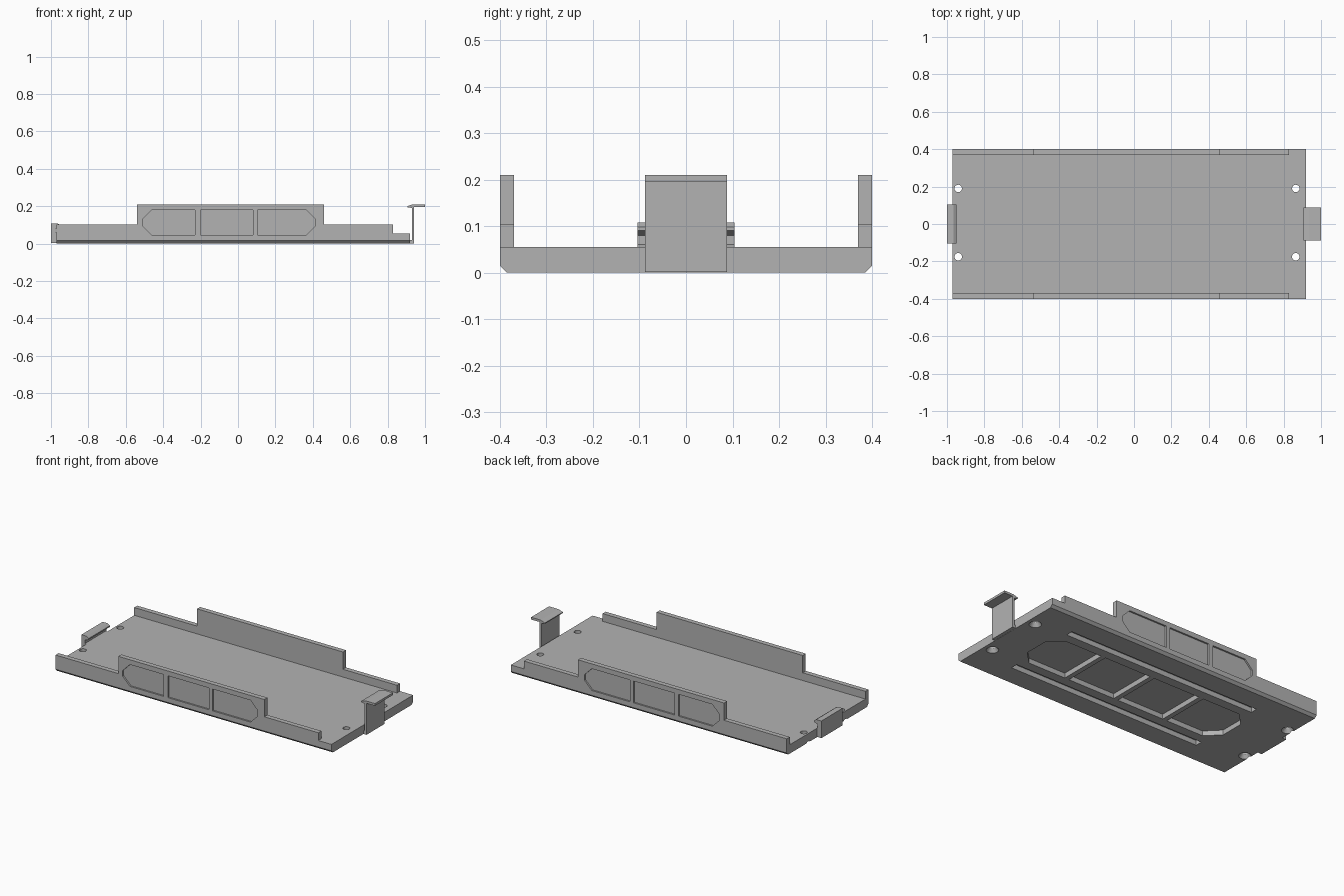
import bpy, bmesh, math
from mathutils import Vector

default = bpy.data.objects.get("Cube")
if default:
    bpy.data.objects.remove(default, do_unlink=True)

# One plain grey plastic
grey = bpy.data.materials.new("grey_plastic")
grey.use_nodes = True
grey.diffuse_color = (0.45, 0.45, 0.45, 1)
grey.node_tree.nodes["Principled BSDF"].inputs["Base Color"].default_value = grey.diffuse_color


def add_object(name, bm):
    bmesh.ops.recalc_face_normals(bm, faces=bm.faces)
    mesh = bpy.data.meshes.new(name)
    bm.to_mesh(mesh)
    bm.free()
    mesh.materials.append(grey)
    obj = bpy.data.objects.new(name, mesh)
    bpy.context.collection.objects.link(obj)
    return obj


def prism(name, points, axis, low, high):
    """Extrude a 2D outline along axis: 'Y' uses (x, z) points, 'Z' uses (x, y)."""
    bm = bmesh.new()
    place = (lambda u, v: (u, low, v)) if axis == "Y" else (lambda u, v: (u, v, low))
    face = bm.faces.new([bm.verts.new(place(u, v)) for u, v in points])
    step = Vector((0, high - low, 0)) if axis == "Y" else Vector((0, 0, high - low))
    new = bmesh.ops.extrude_face_region(bm, geom=[face])["geom"]
    bmesh.ops.translate(bm, vec=step, verts=[g for g in new if isinstance(g, bmesh.types.BMVert)])
    if face.is_valid and len(face.link_loops if hasattr(face, "link_loops") else face.loops) \
            and all(len(e.link_faces) < 2 for e in face.edges):
        bm.faces.new(list(face.verts))
    return add_object(name, bm)


def outline(x0, x1, v0, v1, cut_low=0.0, cut_high=0.0):
    """Rectangle whose low-x and high-x corners may be clipped."""
    a, b = cut_low, cut_high
    low = [(x0, v1 - a), (x0, v0 + a), (x0 + a, v0)] if a else [(x0, v1), (x0, v0)]
    high = [(x1 - b, v0), (x1, v0 + b), (x1, v1 - b), (x1 - b, v1)] if b else [(x1, v0), (x1, v1)]
    return low + high + ([(x0 + a, v1)] if a else [])


def combine(target, tool, operation):
    """Apply a boolean and discard the tool."""
    mod = target.modifiers.new("combine", "BOOLEAN")
    mod.operation, mod.object, mod.solver = operation, tool, "EXACT"
    deps = bpy.context.evaluated_depsgraph_get()
    deps.update()
    result = bpy.data.meshes.new_from_object(target.evaluated_get(deps))
    target.modifiers.clear()
    target.data = result
    bpy.data.objects.remove(tool, do_unlink=True)


LEFT_END, RIGHT_END, HALF, FLOOR = -0.97, 0.92, 0.4, 0.055

# Floor slab
tray = prism("tray", outline(LEFT_END, RIGHT_END, -0.38, 0.38), "Z", 0, FLOOR)

# Stepped side walls with a chamfered lower edge
wall_profile = [(LEFT_END, 0), (RIGHT_END, 0), (RIGHT_END, FLOOR), (0.83, FLOOR), (0.83, 0.103),
                (0.46, 0.103), (0.46, 0.21), (-0.54, 0.21), (-0.54, 0.103), (LEFT_END, 0.103)]
for side in (-1, 1):
    wall = prism("side_wall", wall_profile, "Y", *sorted((side * 0.37, side * HALF)))
    bm = bmesh.new()
    bm.from_mesh(wall.data)
    edge = [e for e in bm.edges
            if all(v.co.z < 0.001 and v.co.y * side > HALF - 0.001 for v in e.verts)]
    bmesh.ops.bevel(bm, geom=edge, offset=0.015, segments=1, affect="EDGES")
    bm.to_mesh(wall.data)
    bm.free()
    combine(tray, wall, "UNION")

# Three shallow window recesses on each wall
for side in (-1, 1):
    for x0, x1, a, b in ((-0.51, -0.23, 0.05, 0), (-0.2, 0.08, 0, 0), (0.105, 0.415, 0, 0.05)):
        cutter = prism("cutter", outline(x0, x1, 0.045, 0.18, a, b), "Y",
                       *sorted((side * 0.39, side * 0.45)))
        combine(tray, cutter, "DIFFERENCE")

# Underside: four pockets between ribs, and two long grooves
for i in range(4):
    x0 = -0.7 + 0.35 * i
    cutter = prism("cutter", outline(x0 + (0.015 if i else 0), x0 + 0.35 - (0.015 if i < 3 else 0),
                                     -0.155, 0.155, 0.08 if i == 0 else 0, 0.08 if i == 3 else 0),
                   "Z", -0.05, 0.03)
    combine(tray, cutter, "DIFFERENCE")
for y in (-0.235, 0.235):
    cutter = prism("cutter", outline(-0.66, 0.66, y - 0.022, y + 0.022), "Z", -0.05, 0.03)
    combine(tray, cutter, "DIFFERENCE")

# Countersunk screw holes
for x in (-0.94, 0.865):
    for y in (-0.175, 0.19):
        for r0, r1, z0, z1 in ((0.02, 0.02, -0.05, 0.1), (0.036, 0.018, -0.002, 0.025)):
            ring = [math.tau * k / 24 for k in range(24)]
            cutter = prism("cutter", [(x + r0 * math.cos(t), y + r0 * math.sin(t)) for t in ring],
                           "Z", z0, z1)
            for v in cutter.data.vertices:
                if v.co.z > z1 - 0.001:
                    v.co.x = x + (v.co.x - x) * r1 / r0
                    v.co.y = y + (v.co.y - y) * r1 / r0
            combine(tray, cutter, "DIFFERENCE")

# Tall latch: thin upright, outward finger tab and small inward barb
prism("tall_latch", [(0.915, 0.001), (0.942, 0.001), (0.942, 0.196), (1, 0.196), (1, 0.21),
                     (0.935, 0.21), (0.905, 0.2), (0.905, 0.194), (0.93, 0.19), (0.93, 0.02),
                     (0.915, 0.02)], "Y", -0.088, 0.088)

# Short hook at the opposite end
prism("short_hook", [(-1, 0.002), (-0.965, 0.002), (-0.965, FLOOR), (-0.975, 0.06),
                     (-0.975, 0.08), (-0.95, 0.09), (-0.95, 0.098), (-0.965, 0.108),
                     (-1, 0.108)], "Y", -0.104, 0.104)
